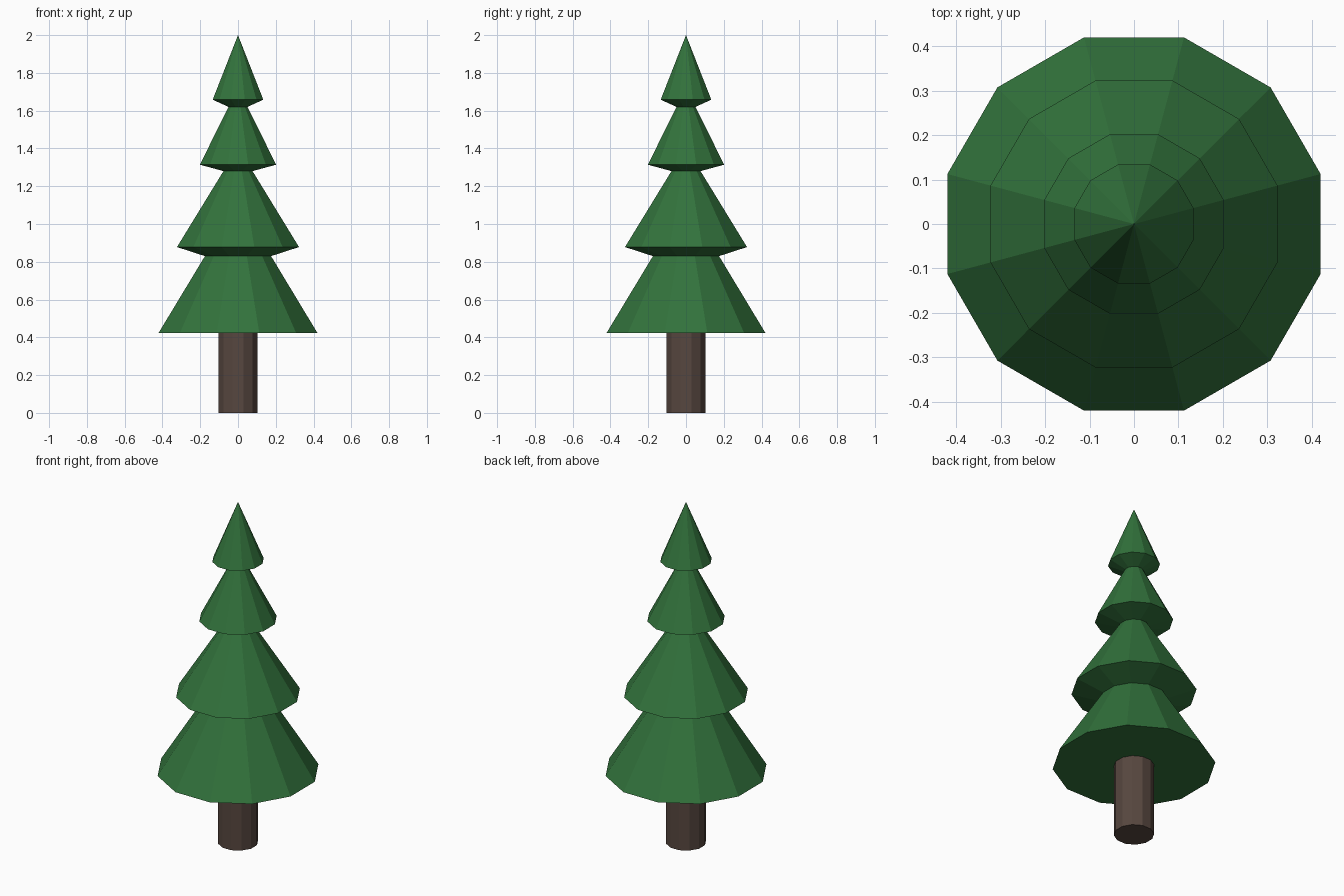
import bpy, bmesh, math

if "Cube" in bpy.data.objects:
    bpy.data.objects.remove(bpy.data.objects["Cube"])

SIDES = 12
FLAT = math.cos(math.pi / SIDES)  # flat-to-centre distance over corner radius


def material(name, rgb):
    m = bpy.data.materials.new(name)
    m.diffuse_color = (*rgb, 1)
    m.use_nodes = True
    m.node_tree.nodes["Principled BSDF"].inputs["Base Color"].default_value = m.diffuse_color
    return m


def lathe(name, profile, mat):
    """Twelve-sided solid from (half width across flats, z) points, bottom up."""
    bm = bmesh.new()
    rings = []
    for w, z in profile:
        r = w / FLAT
        if r == 0:
            rings.append([bm.verts.new((0, 0, z))] * SIDES)
        else:
            angles = [(i + 0.5) * 2 * math.pi / SIDES for i in range(SIDES)]
            rings.append([bm.verts.new((r * math.cos(a), r * math.sin(a), z))
                          for a in angles])
    for lo, hi in zip(rings, rings[1:]):
        for i in range(SIDES):
            j = (i + 1) % SIDES
            corners = [lo[i], lo[j], hi[j], hi[i]]
            bm.faces.new(list(dict.fromkeys(corners)))
    bm.faces.new(rings[0][::-1])
    if profile[-1][0] > 0:
        bm.faces.new(rings[-1])
    bmesh.ops.recalc_face_normals(bm, faces=bm.faces)
    mesh = bpy.data.meshes.new(name)
    bm.to_mesh(mesh)
    bm.free()
    mesh.materials.append(mat)
    obj = bpy.data.objects.new(name, mesh)
    bpy.context.collection.objects.link(obj)
    return obj


green = material("pine green", (0.032, 0.17, 0.045))
brown = material("bark brown", (0.095, 0.063, 0.050))

# Trunk
lathe("trunk", [(0.104, 0), (0.104, 0.424)], brown)

# Four stacked tiers of branches, one continuous outline
lathe("foliage", [
    (0.42, 0.424), (0.175, 0.83),
    (0.323, 0.878), (0.077, 1.28),
    (0.202, 1.314), (0.05, 1.62),
    (0.134, 1.658), (0, 2.0),
], green)
